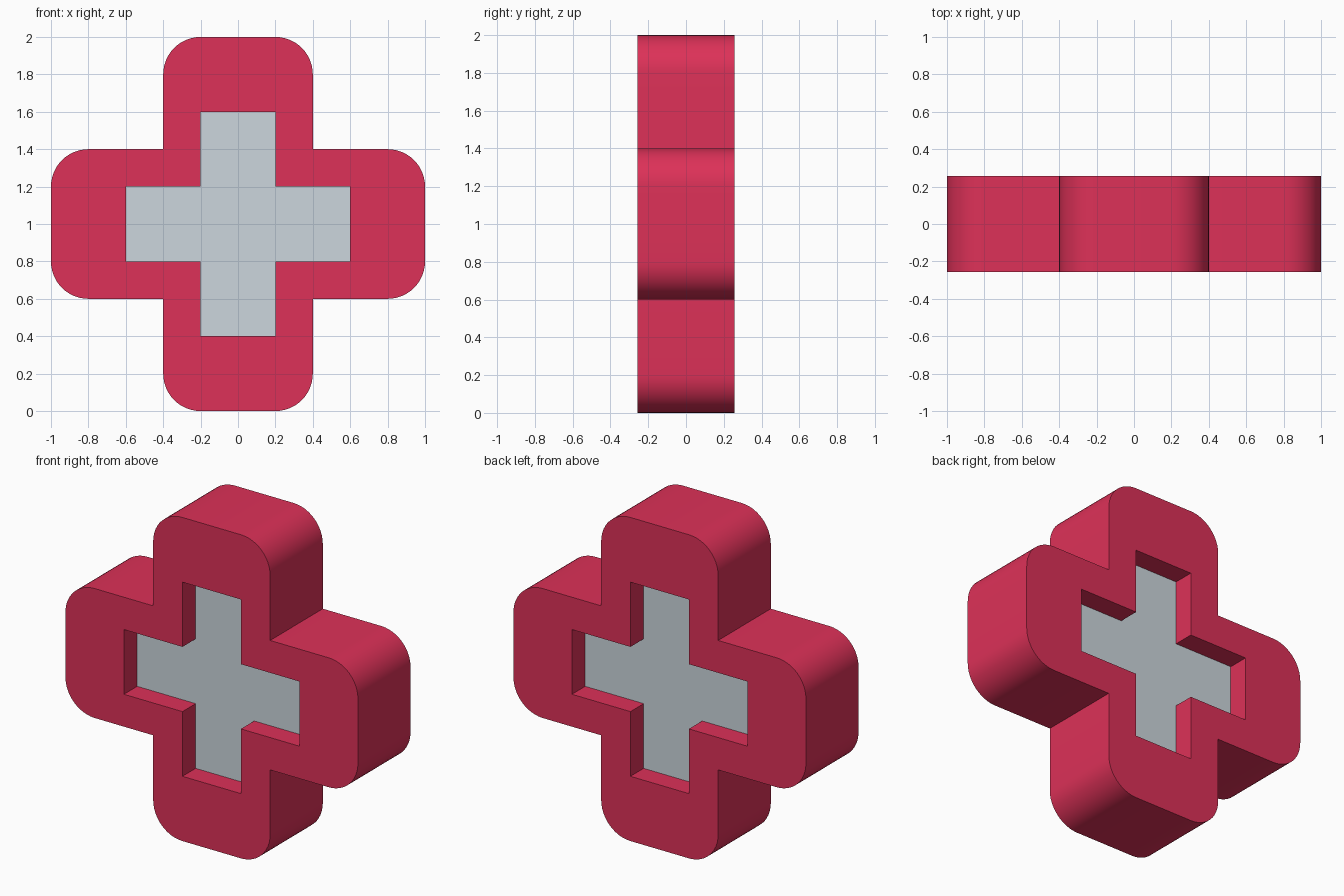
import bpy, bmesh, math
from mathutils import Vector
from mathutils.geometry import tessellate_polygon

if "Cube" in bpy.data.objects:
    bpy.data.objects.remove(bpy.data.objects["Cube"])

HALF_DEPTH, FLOOR, CENTRE_Z = 0.257, 0.128, 1.0


def srgb(*rgb):
    lin = [c / 255 / 12.92 if c / 255 <= 0.04045 else ((c / 255 + 0.055) / 1.055) ** 2.4 for c in rgb]
    return (*lin, 1.0)


def material(name, *rgb):
    m = bpy.data.materials.new(name)
    m.diffuse_color = srgb(*rgb)
    m.use_nodes = True
    m.node_tree.nodes["Principled BSDF"].inputs["Base Color"].default_value = m.diffuse_color
    return m


def cross_outline(reach, half, radius=0.0, steps=12):
    """Plus-shaped outline: one arm, turned four times, tips optionally rounded."""
    arm = [(half, half)]
    for side in (1, -1):
        cx, cz = reach - radius, side * (half - radius)
        if radius == 0:
            arm.append((reach, side * half))
            continue
        start = 90 if side == 1 else 0
        for i in range(steps + 1):
            a = math.radians(start - 90 * i / steps)
            arm.append((cx + radius * math.cos(a), cz + radius * math.sin(a)))
    pts = []
    for k in range(4):
        c, s = [(1, 0), (0, -1), (-1, 0), (0, 1)][k]
        pts += [(x * c - z * s, x * s + z * c) for x, z in arm]
    return pts


outer = cross_outline(1.0, 0.4, 0.2)
inner = cross_outline(0.6, 0.2)
bm = bmesh.new()


def ring(pts, y):
    return [bm.verts.new((x, y, z + CENTRE_Z)) for x, z in pts]


def walls(a, b):
    for i in range(len(a)):
        j = (i + 1) % len(a)
        bm.faces.new((a[i], a[j], b[j], b[i]))


# front and back faces, each with a cross-shaped recess
rims = []
tris = tessellate_polygon([[Vector((x, z, 0)) for x, z in p] for p in (outer, inner)])
for side in (-1, 1):
    rim = ring(outer, side * HALF_DEPTH)
    lip = ring(inner, side * HALF_DEPTH)
    floor = ring(inner, side * FLOOR)
    verts = rim + lip
    for t in tris:
        bm.faces.new([verts[i] for i in t])
    walls(lip, floor)
    bm.faces.new(floor).material_index = 1  # grey recess floor
    rims.append(rim)

# outer side wall
walls(*rims)
bmesh.ops.recalc_face_normals(bm, faces=bm.faces[:])

mesh = bpy.data.meshes.new("recessed_cross")
bm.to_mesh(mesh)
bm.free()
mesh.materials.append(material("crimson red", 221, 49, 88))
mesh.materials.append(material("light grey", 204, 214, 221))
cross = bpy.data.objects.new("recessed_cross", mesh)
bpy.context.collection.objects.link(cross)
bpy.context.view_layer.objects.active = cross
cross.select_set(True)
bpy.ops.object.shade_smooth_by_angle(angle=math.radians(30))
